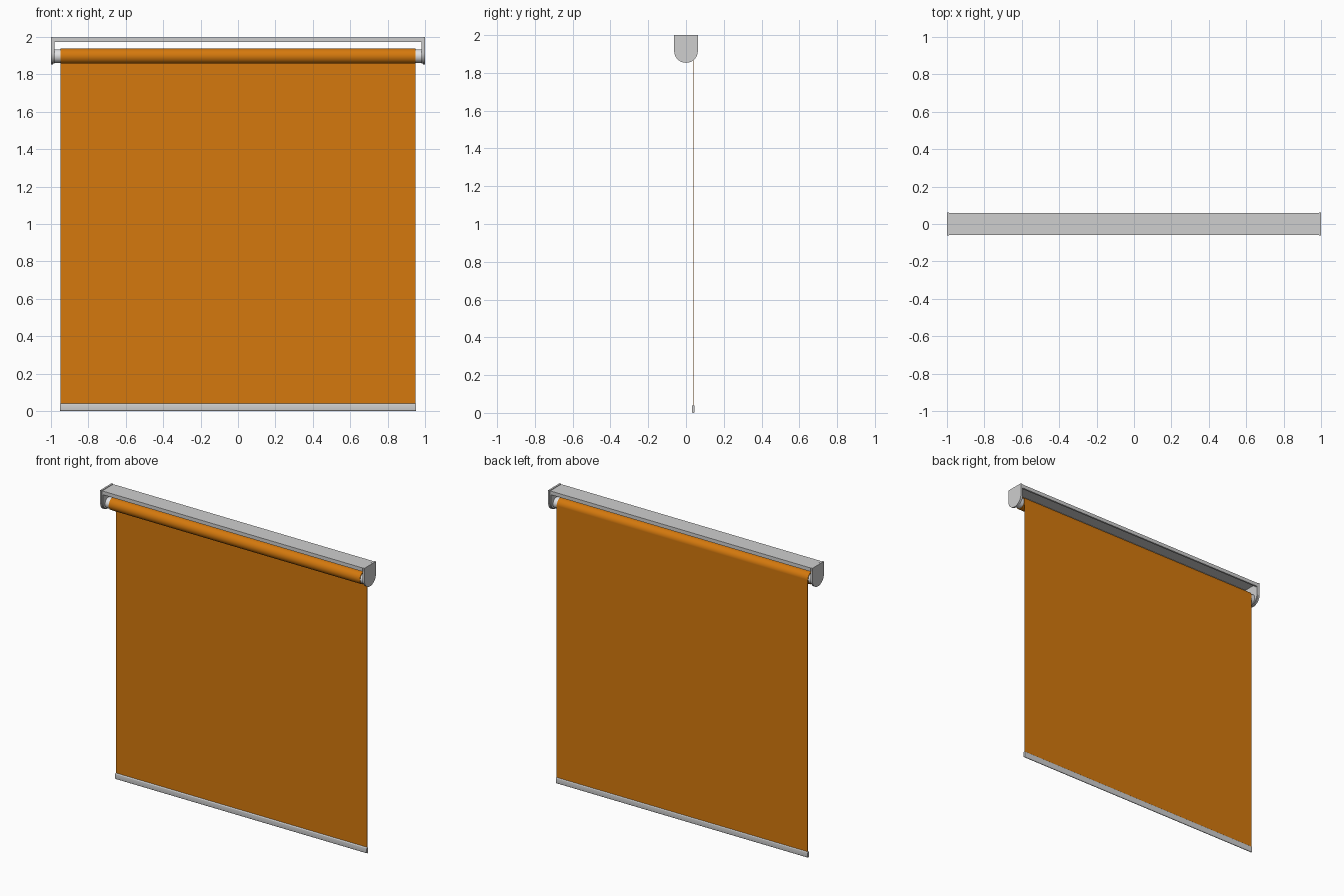
import bpy, bmesh, math

if "Cube" in bpy.data.objects:
    bpy.data.objects.remove(bpy.data.objects["Cube"])


def material(name, rgb):
    m = bpy.data.materials.new(name)
    m.diffuse_color = (*rgb, 1)
    m.use_nodes = True
    m.node_tree.nodes["Principled BSDF"].inputs["Base Color"].default_value = m.diffuse_color
    return m


ORANGE = material("orange fabric", (0.66, 0.19, 0.004))
GREY = material("light grey metal", (0.62, 0.62, 0.62))
WHITE = material("pale grey plastic", (0.75, 0.76, 0.78))


def extrude_x(name, profile, x0, x1, mat):
    """Extrude a closed (y, z) profile along x."""
    bm = bmesh.new()
    a = [bm.verts.new((x0, y, z)) for y, z in profile]
    b = [bm.verts.new((x1, y, z)) for y, z in profile]
    n = len(profile)
    bm.faces.new(a)
    bm.faces.new(b[::-1])
    for i in range(n):
        bm.faces.new((a[i], b[i], b[(i + 1) % n], a[(i + 1) % n]))
    bmesh.ops.recalc_face_normals(bm, faces=bm.faces)
    me = bpy.data.meshes.new(name)
    bm.to_mesh(me)
    bm.free()
    ob = bpy.data.objects.new(name, me)
    bpy.context.collection.objects.link(ob)
    me.materials.append(mat)
    bpy.ops.object.select_all(action='DESELECT')
    bpy.context.view_layer.objects.active = ob
    ob.select_set(True)
    bpy.ops.object.shade_smooth_by_angle(angle=math.radians(30))
    return ob


def arc(cy, cz, r, a0, a1, n):
    return [(cy + r * math.cos(math.radians(a0 + (a1 - a0) * i / n)),
             cz + r * math.sin(math.radians(a0 + (a1 - a0) * i / n))) for i in range(n + 1)]


def circle(cy, cz, r, n=48):
    return arc(cy, cz, r, 0, 360, n)[:-1]


def u_shape(w, top):
    return [(-w, top)] + arc(0, 1.916, w, 180, 360, 24) + [(w, top)]


# Head rail: channel open downwards, with small inward lips
W, T, B = 0.06, 0.004, 1.973
half = [(W, 1.998), (W, B), (W - 0.012, B), (W - 0.012, B + T), (W - T, B + T), (W - T, 1.998 - T)]
extrude_x("head_rail", half + [(-y, z) for y, z in half[::-1]], -0.985, 0.985, GREY)

# Rolled fabric
RZ, R = 1.898, 0.041
extrude_x("fabric_roll", circle(0, RZ, R), -0.95, 0.95, ORANGE)

# Hanging fabric sheet, leaving the back of the roll
extrude_x("fabric_sheet", [(0.038, 0.03), (0.041, 0.03), (0.041, RZ), (0.038, RZ)], -0.95, 0.95, ORANGE)

# Bottom bar with rounded edges
extrude_x("bottom_bar", arc(0.0385, 0.007, 0.007, 180, 360, 8) + arc(0.0385, 0.034, 0.007, 0, 180, 8),
          -0.952, 0.952, GREY)

# End brackets, inner rims and tube ends on both sides
for s, side in ((-1, "left"), (1, "right")):
    extrude_x(side + "_bracket", u_shape(0.0625, 2.0), s * 0.988, s * 1.0, GREY)
    extrude_x(side + "_bracket_inner", u_shape(0.058, 1.996), s * 0.981, s * 0.989, GREY)
    extrude_x(side + "_tube_end", circle(0, RZ, 0.036), s * 0.945, s * 0.983, WHITE)
